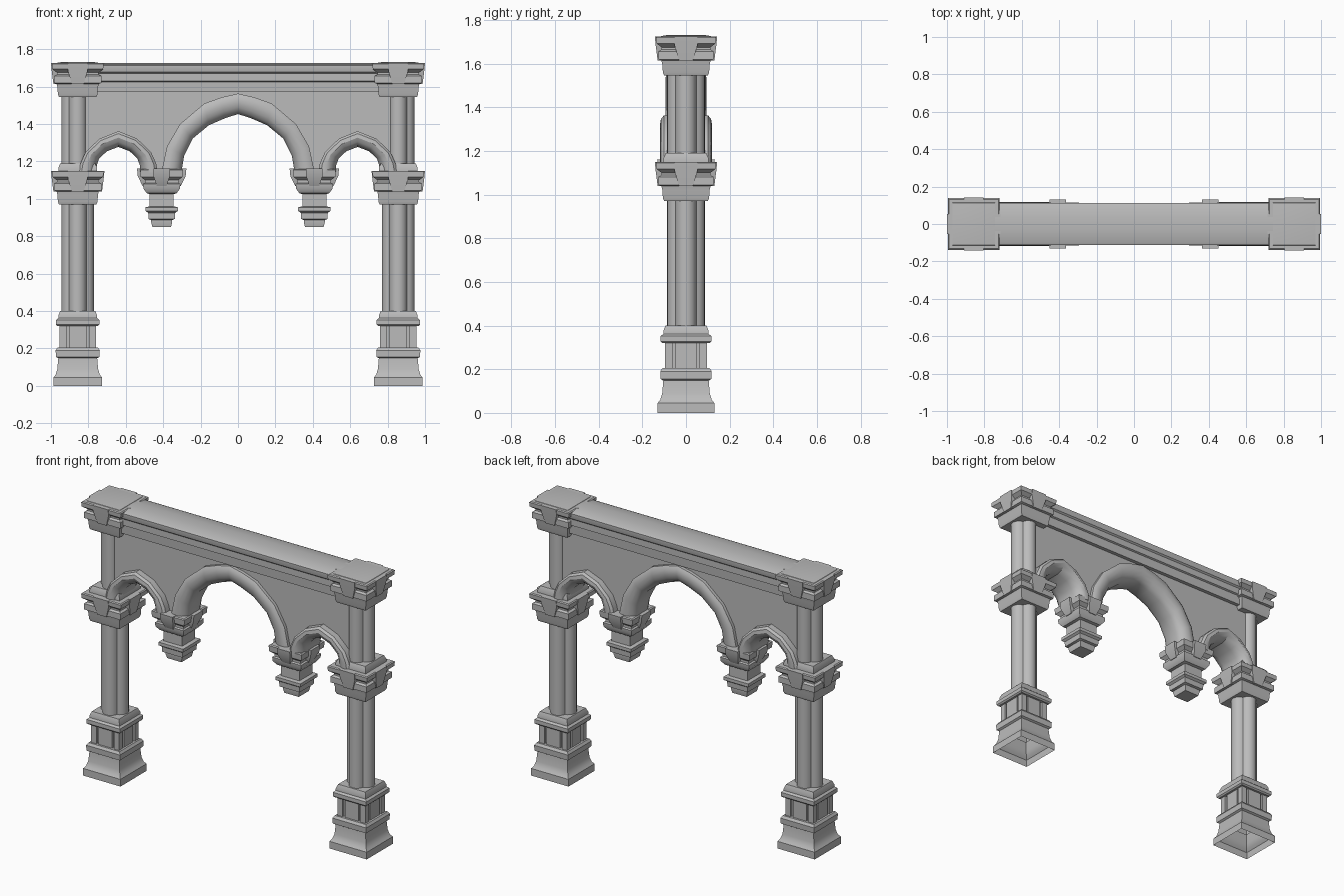
import bpy, bmesh, math
from mathutils import Vector

old = bpy.data.objects.get("Cube")
if old:
    bpy.data.objects.remove(old)

stone = bpy.data.materials.new("grey_stone")
stone.use_nodes = True
stone.diffuse_color = (0.5, 0.5, 0.5, 1)
stone.node_tree.nodes["Principled BSDF"].inputs["Base Color"].default_value = (0.5, 0.5, 0.5, 1)


def finish(name, bm):
    bmesh.ops.recalc_face_normals(bm, faces=bm.faces)
    mesh = bpy.data.meshes.new(name)
    bm.to_mesh(mesh)
    bm.free()
    mesh.materials.append(stone)
    obj = bpy.data.objects.new(name, mesh)
    bpy.context.collection.objects.link(obj)
    bpy.ops.object.select_all(action='DESELECT')
    obj.select_set(True)
    bpy.context.view_layer.objects.active = obj
    bpy.ops.object.shade_smooth_by_angle(angle=math.radians(32))
    return obj


def loft(bm, rings, closed=True, caps=(True, True)):
    """Bridge matching rings of points."""
    loops = [[bm.verts.new(p) for p in r] for r in rings]
    n = len(loops[0])
    for a, b in zip(loops, loops[1:]):
        for i in range(n if closed else n - 1):
            j = (i + 1) % n
            bm.faces.new((a[i], a[j], b[j], b[i]))
    if caps[0]:
        bm.faces.new(loops[0])
    if caps[1]:
        bm.faces.new(loops[-1])


def square(x, y, z, hx, hy):
    return [(x + sx * hx, y + sy * hy, z) for sx, sy in ((-1, -1), (1, -1), (1, 1), (-1, 1))]


def moulding(name, x, profile, dz=0, caps=(True, True)):
    """Square moulding from (half width, height) pairs."""
    bm = bmesh.new()
    loft(bm, [square(x, 0, z + dz, h, h) for h, z in profile], caps=caps)
    return finish(name, bm)


def keystones(name, x, z0, z1, w0, w1, r0, r1):
    """Tapered leaning block on each of four sides."""
    bm = bmesh.new()
    for k in range(4):
        c, s = math.cos(k * math.pi / 2), math.sin(k * math.pi / 2)
        rings = []
        for w, r, z in ((w0, r0, z0), (w1, r1 - 0.004, z1 - 0.04), (w1, r1, z1)):
            pts = ((0.06, -w), (r, -w), (r, w), (0.06, w))
            rings.append([(x + c * u - s * v, s * u + c * v, z) for u, v in pts])
        loft(bm, rings)
    return finish(name, bm)


def shaft(name, x, z0, z1):
    """Four half-round lobes meeting in creases."""
    c, r = 0.039, 0.048
    cross = (c + math.sqrt(2 * r * r - c * c)) / 2
    limit = math.atan2(cross, cross - c)
    outline = []
    for k in range(4):
        for i in range(8):
            a = limit * (2 * i / 8 - 1)
            p = Vector((c + r * math.cos(a), r * math.sin(a)))
            t = k * math.pi / 2
            outline.append((x + p.x * math.cos(t) - p.y * math.sin(t),
                            p.x * math.sin(t) + p.y * math.cos(t)))
    bm = bmesh.new()
    loft(bm, [[(px, py, z) for px, py in outline] for z in (z0, z1)])
    return finish(name, bm)


def pedestal_die(name, x):
    """Core with four corner posts and raised middle panels."""
    bm = bmesh.new()
    blocks = [(0, 0, 0.083, 0.083), (0, 0, 0.047, 0.095), (0, 0, 0.095, 0.047)]
    blocks += [(sx * 0.079, sy * 0.079, 0.018, 0.018) for sx in (-1, 1) for sy in (-1, 1)]
    for px, py, hx, hy in blocks:
        loft(bm, [square(x + px, py, z, hx, hy) for z in (0.19, 0.335)])
    return finish(name, bm)


COLLAR = [(0.1, 0.97), (0.106, 0.985), (0.108, 1.02), (0.114, 1.045)]
CAPITAL = [(0.114, 1.04), (0.126, 1.045), (0.126, 1.082), (0.112, 1.09),
           (0.112, 1.1), (0.136, 1.118), (0.138, 1.145), (0.132, 1.15)]

for side, sx in (("left", 1), ("right", -1)):
    x = sx * 0.857
    # Column foot
    moulding(side + "_column_base", x,
             [(0.13, 0), (0.13, 0.045), (0.118, 0.06), (0.109, 0.09), (0.104, 0.148),
              (0.116, 0.155), (0.118, 0.19), (0.108, 0.205)], caps=(False, True))
    pedestal_die(side + "_pedestal_die", x)
    moulding(side + "_pedestal_cap", x,
             [(0.108, 0.32), (0.116, 0.328), (0.116, 0.352), (0.104, 0.362),
              (0.104, 0.375), (0.094, 0.4)])
    # Shafts, capitals and collars
    shaft(side + "_lower_shaft", x, 0.39, 0.98)
    shaft(side + "_upper_shaft", x, 1.17, 1.56)
    for level, dz in (("lower", 0), ("upper", 0.575)):
        moulding(f"{side}_{level}_collar", x, COLLAR, dz)
        moulding(f"{side}_{level}_capital", x, CAPITAL, dz)
        keystones(f"{side}_{level}_keystones", x, 1.04 + dz, 1.15 + dz, 0.032, 0.053, 0.13, 0.143)
    moulding(side + "_shaft_foot", x, [(0.104, 1.145), (0.104, 1.165), (0.093, 1.19)])
    moulding(side + "_column_top", x, [(0.118, 1.72), (0.113, 1.727), (0.08, 1.732)])

    # Hanging pendants
    x = sx * 0.408
    moulding(side + "_pendant", x,
             [(0.05, 0.85), (0.056, 0.875), (0.056, 0.887), (0.07, 0.892), (0.072, 0.925),
              (0.086, 0.935), (0.086, 0.955), (0.064, 0.96), (0.064, 1.025), (0.08, 1.03),
              (0.098, 1.055), (0.1, 1.08), (0.09, 1.085), (0.09, 1.1), (0.112, 1.118),
              (0.115, 1.155), (0.108, 1.16)])
    keystones(side + "_pendant_keystones", x, 1.07, 1.162, 0.027, 0.044, 0.103, 0.132)

# Arch curves as (offset, height) from foot to crown
BIG_OUT = [(0.41, 1.14), (0.38, 1.28), (0.31, 1.4), (0.18, 1.51), (0.09, 1.542), (0, 1.563)]
BIG_IN = [(0.3, 1.14), (0.285, 1.23), (0.24, 1.32), (0.155, 1.39), (0.07, 1.427), (0, 1.45)]
SMALL_OUT = [(0.212, 1.14), (0.202, 1.19), (0.175, 1.25), (0.1, 1.322), (0, 1.362)]
SMALL_IN = [(0.115, 1.14), (0.112, 1.18), (0.1, 1.215), (0.06, 1.252), (0, 1.275)]


def full(curve, cx=0):
    pts = [(cx - o, z) for o, z in curve]
    return pts + [(cx + o, z) for o, z in reversed(curve[:-1])]


def mix(a, b, t):
    return [(p[0] + (q[0] - p[0]) * t, p[1] + (q[1] - p[1]) * t) for p, q in zip(a, b)]


def arch(name, outer, inner, cx, depth):
    """Rounded rib swept between an outer and an inner curve."""
    half = [(0.0, 0.86), (0.15, 0.97), (0.4, 1.0), (0.65, 0.92), (0.85, 0.75), (0.97, 0.48)]
    section = half + [(t, -d) for t, d in reversed(half)]
    rings = [[(o[0] + (i[0] - o[0]) * t, d * depth, o[1] + (i[1] - o[1]) * t)
              for t, d in section]
             for o, i in zip(full(outer, cx), full(inner, cx))]
    bm = bmesh.new()
    loft(bm, rings)
    return finish(name, bm)


arch("central_arch", BIG_OUT, BIG_IN, 0, 0.095)
arch("left_arch", SMALL_OUT, SMALL_IN, 0.64, 0.118)
arch("right_arch", SMALL_OUT, SMALL_IN, -0.64, 0.118)

# Spandrel wall above the arches
big = mix(BIG_OUT, BIG_IN, 0.3)
small = mix(SMALL_OUT, SMALL_IN, 0.3)
outline = [(-0.86, 1.6), (-0.86, 1.14)] + full(small, -0.64) + full(big) + full(small, 0.64)
outline += [(0.86, 1.14), (0.86, 1.6)]
bm = bmesh.new()
loft(bm, [[(px, y, pz) for px, pz in outline] for y in (-0.062, 0.062)])
finish("spandrel_wall", bm)

# Top beam with stepped cornice and low crown
half = [(0.085, 1.57), (0.088, 1.625), (0.098, 1.63), (0.098, 1.67), (0.108, 1.678),
        (0.113, 1.7), (0.113, 1.712), (0.1, 1.718), (0.03, 1.726)]
section = half + [(-y, z) for y, z in reversed(half)]
bm = bmesh.new()
loft(bm, [[(x, y, z) for y, z in section] for x in (-0.8, 0.8)])
finish("top_beam", bm)
